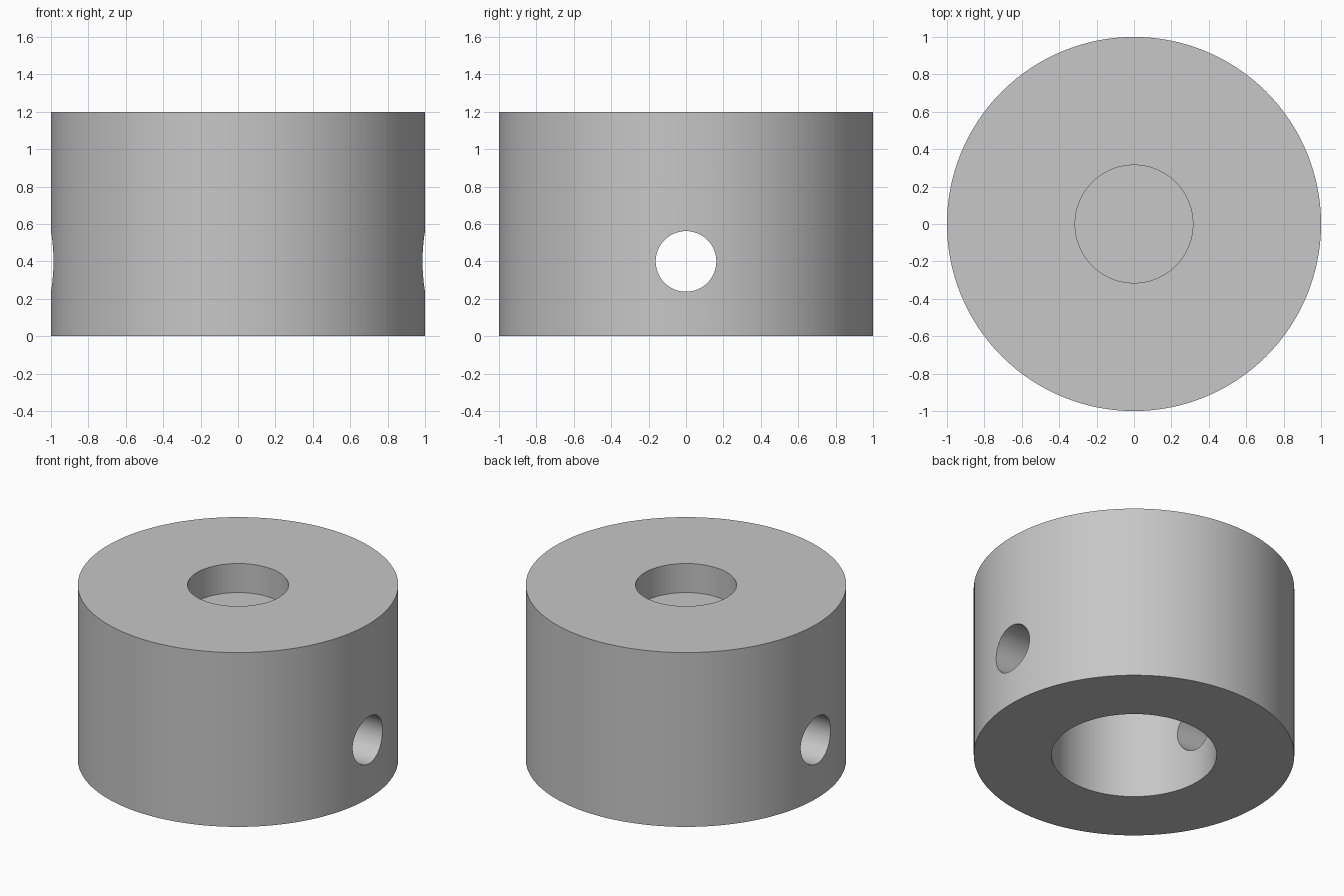
import bpy
import bmesh
import math
from mathutils import Matrix

SEGMENTS = 128

default = bpy.data.objects.get("Cube")
if default:
    bpy.data.objects.remove(default, do_unlink=True)

# Single grey material
grey = bpy.data.materials.new("plain grey")
grey.use_nodes = True
colour = (0.57, 0.57, 0.57, 1.0)
grey.diffuse_color = colour
grey.node_tree.nodes["Principled BSDF"].inputs["Base Color"].default_value = colour


def add_cylinder(name, radius, bottom, top, matrix=Matrix()):
    """Closed cylinder along local z, from bottom to top."""
    bm = bmesh.new()
    place = matrix @ Matrix.Translation((0, 0, (bottom + top) / 2))
    bmesh.ops.create_cone(bm, cap_ends=True, segments=SEGMENTS, radius1=radius,
                          radius2=radius, depth=top - bottom, matrix=place)
    mesh = bpy.data.meshes.new(name)
    bm.to_mesh(mesh)
    bm.free()
    mesh.materials.append(grey)
    obj = bpy.data.objects.new(name, mesh)
    bpy.context.collection.objects.link(obj)
    return obj


# Solid collar
collar = add_cylinder("collar_body", 1.0, 0.0, 1.2)

# Shallow top recess, deep bottom bore, and pin hole straight across in x
sideways = Matrix.Translation((0, 0, 0.4)) @ Matrix.Rotation(math.pi / 2, 4, "Y")
cutters = [
    add_cylinder("top_recess_cutter", 0.315, 1.0, 1.4),
    add_cylinder("bottom_bore_cutter", 0.515, -0.2, 0.8),
    add_cylinder("pin_hole_cutter", 0.162, -1.2, 1.2, sideways),
]

bpy.ops.object.select_all(action="DESELECT")
collar.select_set(True)
bpy.context.view_layer.objects.active = collar
for cutter in cutters:
    cutter.hide_render = True
    cut = collar.modifiers.new(cutter.name, "BOOLEAN")
    cut.operation = "DIFFERENCE"
    cut.solver = "EXACT"
    cut.object = cutter
    bpy.ops.object.modifier_apply(modifier=cut.name)
    bpy.data.objects.remove(cutter, do_unlink=True)

# Round walls smooth, rims sharp
bpy.ops.object.shade_smooth_by_angle(angle=math.radians(30))
